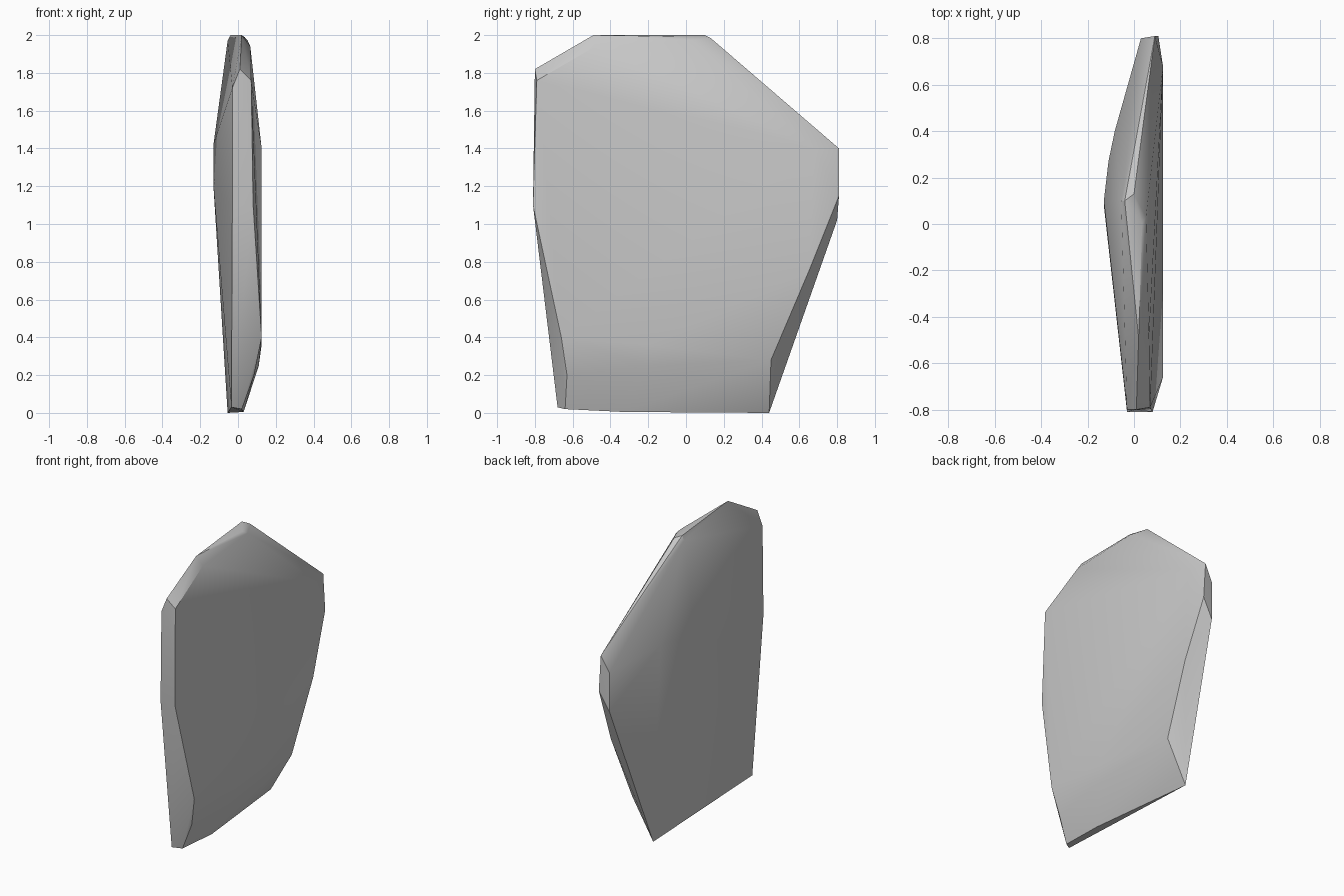
import bpy
import bmesh
from math import radians

cube = bpy.data.objects.get("Cube")
if cube:
    bpy.data.objects.remove(cube, do_unlink=True)

stone = bpy.data.materials.new("stone_grey")
stone.use_nodes = True
grey = (0.57, 0.57, 0.57, 1)
stone.diffuse_color = grey
stone.node_tree.nodes["Principled BSDF"].inputs["Base Color"].default_value = grey

# Corners of the chipped slab, grouped by side
front_edge = [(-.03, -.8, 1.72), (.07, -.79, 1.76), (.01, -.8, 1.82),
              (-.03, -.81, 1.1), (.08, -.81, 1.1),
              (.125, -.66, .4), (.085, -.63, .2)]
top_edge = [(.02, -.49, 2), (.065, -.48, 1.94), (.035, 0, 1.99),
            (.052, .03, 1.97), (-.04, .1, 2), (-.055, .1, 1.97), (0, .13, 1.985)]
back_edge = [(.09, .81, 1.4), (.03, .8, 1.29), (.03, .8, 1.02),
             (.105, .81, 1.15), (.125, .68, 1.4), (.125, .65, .75),
             (.1, .45, .28)]
bottom_edge = [(-.055, .44, 0), (.03, -.33, .005), (.02, -.64, .02),
               (-.035, -.68, .03)]
left_bulge = [(.125, -.2, .36), (.11, -.2, .25)]
right_bulge = [(-.13, .08, 1.2), (-.13, .1, 1.42), (-.11, .27, 1.36),
               (-.083, .4, 1.36)]

# Wrap the corners in a convex slab
bm = bmesh.new()
for p in front_edge + top_edge + back_edge + bottom_edge + left_bulge + right_bulge:
    bm.verts.new(p)
bmesh.ops.convex_hull(bm, input=bm.verts)
loose = [v for v in bm.verts if not v.link_faces]
bmesh.ops.delete(bm, geom=loose, context='VERTS')
bmesh.ops.recalc_face_normals(bm, faces=bm.faces)
mesh = bpy.data.meshes.new("stone_slab")
bm.to_mesh(mesh)
bm.free()
mesh.materials.append(stone)

slab = bpy.data.objects.new("stone_slab", mesh)
bpy.context.collection.objects.link(slab)
bpy.context.view_layer.objects.active = slab
slab.select_set(True)
bpy.ops.object.shade_smooth_by_angle(angle=radians(30))
